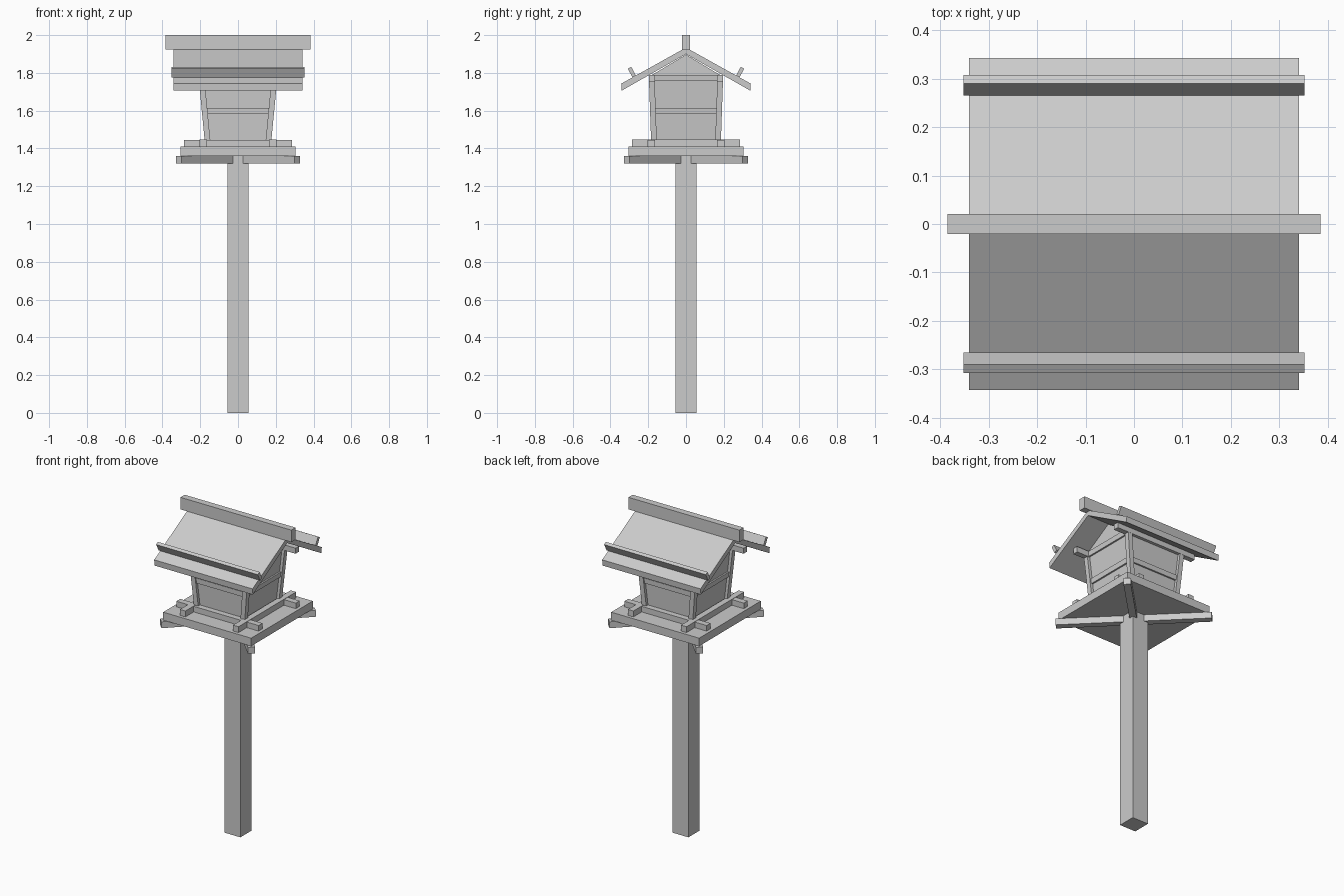
import bpy, bmesh, math
from mathutils import Matrix

if "Cube" in bpy.data.objects:
    bpy.data.objects.remove(bpy.data.objects["Cube"])

GREY = (0.6, 0.6, 0.6, 1.0)
mat = bpy.data.materials.new("plain_grey")
mat.use_nodes = True
mat.diffuse_color = GREY
mat.node_tree.nodes["Principled BSDF"].inputs["Base Color"].default_value = GREY


def solid(name, verts):
    """Flat-faced convex solid around a few corner points."""
    bm = bmesh.new()
    for v in verts:
        bm.verts.new(v)
    bmesh.ops.convex_hull(bm, input=bm.verts[:])
    bmesh.ops.dissolve_limit(bm, angle_limit=0.01, verts=bm.verts[:], edges=bm.edges[:])
    bmesh.ops.recalc_face_normals(bm, faces=bm.faces[:])
    me = bpy.data.meshes.new(name)
    bm.to_mesh(me)
    bm.free()
    me.materials.append(mat)
    ob = bpy.data.objects.new(name, me)
    bpy.context.collection.objects.link(ob)
    return ob


def box(name, xs, ys, zs):
    return solid(name, [(x, y, z) for x in xs for y in ys for z in zs])


def extrude_x(name, half, profile):
    return solid(name, [(x, y, z) for x in (-half, half) for y, z in profile])


# The house flares outward with height
FLOOR, SILL, PLATE = 1.41, 1.447, 1.79


def flare(z):
    """Outer half sizes of the corner posts at height z."""
    t = (z - SILL) / (PLATE - SILL)
    return 0.177 + 0.033 * t, 0.185 + 0.012 * t


def ring(z, inset):
    hx, hy = flare(z)
    return [(sx * (hx - inset), sy * (hy - inset), z) for sx in (-1, 1) for sy in (-1, 1)]


# Post, diagonal braces and platform
box("post", (-0.056, 0.056), (-0.056, 0.056), (0, 1.36))
for i, angle in enumerate((45, -45)):
    brace = box(f"diagonal_brace_{i + 1}", (-0.445, 0.445), (-0.021, 0.021), (1.32, 1.36))
    brace.data.transform(Matrix.Rotation(math.radians(angle), 4, "Z"))
box("platform", (-0.305, 0.305), (-0.305, 0.305), (1.36, FLOOR))

# Walls with gables, and the horizontal rails around them
top_x = flare(PLATE)[0] - 0.018
solid("house_walls", ring(FLOOR, 0.018) + ring(PLATE, 0.018)
      + [(-top_x, 0, 1.897), (top_x, 0, 1.897)])
solid("middle_rail", ring(1.583, 0.008) + ring(1.615, 0.008))
solid("tie_rail", ring(1.757, 0.008) + ring(PLATE - 0.002, 0.008))

# Crossing sills, top plates and leaning corner posts
for sx in (-1, 1):
    side = "left" if sx > 0 else "right"
    box(f"{side}_sill", (sx * 0.165, sx * 0.203), (-0.285, 0.285), (FLOOR, SILL))
    for sy in (-1, 1):
        end = "back" if sy > 0 else "front"
        corner = []
        for z in (FLOOR, PLATE - 0.003):
            hx, hy = flare(z)
            corner += [(sx * (hx - dx), sy * (hy - dy), z)
                       for dx in (0, 0.03) for dy in (0, 0.03)]
        solid(f"{end}_{side}_corner_post", corner)

for sy in (-1, 1):
    end = "back" if sy > 0 else "front"
    box(f"{end}_sill", (-0.285, 0.285), (sy * 0.165, sy * 0.203), (FLOOR, SILL - 0.002))
    box(f"{end}_top_plate", (-0.285, 0.285), (sy * 0.163, sy * 0.197), (1.755, 1.79))

    # Roof slope and the upright batten near its eave
    extrude_x(f"{end}_roof_slope", 0.341,
              [(0, 1.934), (sy * 0.343, 1.743), (sy * 0.34, 1.706), (0, 1.9)])
    extrude_x(f"{end}_roof_batten", 0.352,
              [(sy * 0.265, 1.786), (sy * 0.29, 1.832),
               (sy * 0.308, 1.822), (sy * 0.283, 1.776)])

# Ridge beam
box("ridge_beam", (-0.385, 0.385), (-0.021, 0.021), (1.925, 2.0))
